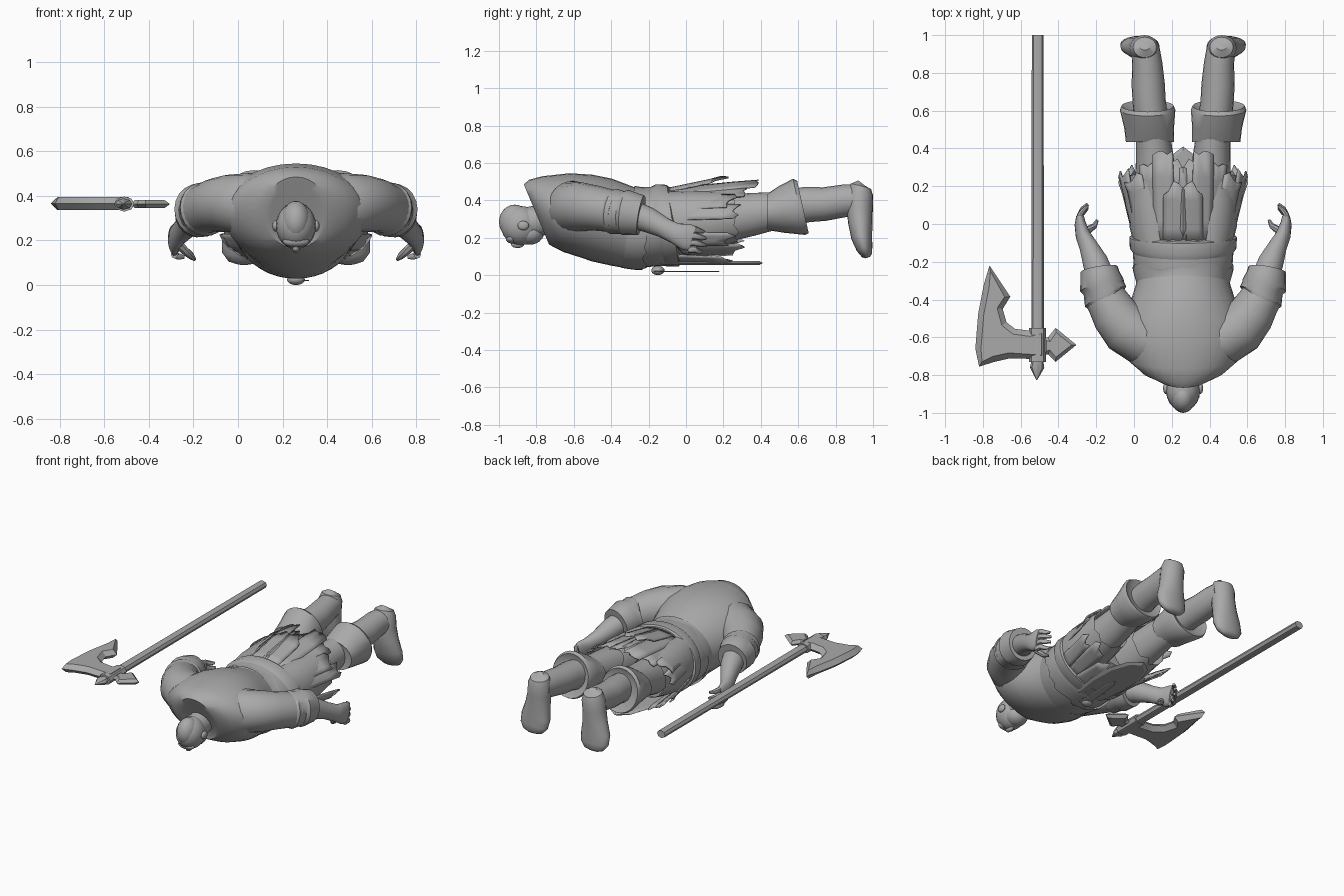
import bpy, bmesh, math, random
from mathutils import Vector

random.seed(4)
CX = 0.26                      # centre line of the figure
grey = bpy.data.materials.new("plain_grey")
grey.diffuse_color = (0.4, 0.4, 0.4, 1)


def finish(name, bm, x=CX, mirror=False, angle=40):
    bmesh.ops.recalc_face_normals(bm, faces=bm.faces)
    me = bpy.data.meshes.new(name)
    bm.to_mesh(me)
    bm.free()
    ob = bpy.data.objects.new(name, me)
    bpy.context.collection.objects.link(ob)
    ob.location.x = x
    me.materials.append(grey)
    if mirror:
        ob.modifiers.new("Mirror", 'MIRROR')
    bpy.ops.object.select_all(action='DESELECT')
    ob.select_set(True)
    bpy.context.view_layer.objects.active = ob
    bpy.ops.object.shade_smooth_by_angle(angle=math.radians(angle))
    return ob


def tube(name, pts, sides=20, mirror=False, x=CX, ragged=0, caps=True, angle=40):
    """Loft of ellipses: x, y, z, radius across, other radius; a sixth value
    makes the ring face along y and leans it by that slope."""
    bm = bmesh.new()
    P = [Vector(p[:3]) for p in pts]
    rings = []
    for i, p in enumerate(pts):
        t = (P[min(i + 1, len(P) - 1)] - P[max(i - 1, 0)]).normalized()
        if len(p) > 5:
            t = Vector((0, 1, 0))
        s = Vector((1, 0, 0))
        s = (s - t * s.dot(t)).normalized()
        n = s.cross(t)
        ring = []
        for k in range(sides):
            a = math.tau * k / sides
            v = P[i] + s * math.cos(a) * p[3] + n * math.sin(a) * p[4]
            if len(p) > 5:
                v.y += p[5] * (v.z - P[i].z)
            if ragged and i == len(pts) - 1:
                v.y += random.uniform(-ragged, ragged)
            ring.append(bm.verts.new(v))
        # keep ring directions consistent where the path turns
        if n.z > 0 and abs(t.y) > .5:
            ring = [ring[-k % sides] for k in range(sides)]
        rings.append(ring)
    for a, b in zip(rings, rings[1:]):
        o = min((0, 1), key=lambda f: (a[sides // 4].co - b[sides // 4 if not f else -sides // 4].co).length)
        if o:
            b[:] = [b[-k % sides] for k in range(sides)]
        for k in range(sides):
            j = (k + 1) % sides
            bm.faces.new((a[k], a[j], b[j], b[k]))
    if caps:
        bm.faces.new(rings[0])
        if not ragged:
            bm.faces.new(rings[-1])
    return finish(name, bm, x, mirror, angle)


def ball(name, c, r, mirror=False):
    bm = bmesh.new()
    bmesh.ops.create_uvsphere(bm, u_segments=20, v_segments=12, radius=1)
    for v in bm.verts:
        v.co = Vector([c[i] + v.co[i] * r[i] for i in range(3)])
    return finish(name, bm, mirror=mirror)


def bevelled_plate(name, outline, z, half, edge, x=CX):
    """Flat shape, thick in the middle and sharp at its outline."""
    bm = bmesh.new()
    for sgn in (1, -1):
        f = bm.faces.new([bm.verts.new((px, py, z)) for px, py in outline])
        f.normal_update()
        bmesh.ops.inset_region(bm, faces=[f], thickness=edge, use_boundary=True,
                               use_even_offset=False)
        for v in f.verts:
            v.co.z += sgn * half
    bmesh.ops.remove_doubles(bm, verts=bm.verts, dist=0.0005)
    return finish(name, bm, x, angle=25)


# Robe body with hunched back and open collar
tube("robe_body", [
    (0, -.77, .28, .09, .10, -.45), (0, -.79, .305, .12, .145, -.42),
    (0, -.80, .325, .145, .16, -.42), (0, -.77, .328, .225, .182, -.38),
    (0, -.71, .326, .30, .203, -.28), (0, -.60, .322, .33, .223, -.10),
    (0, -.50, .305, .31, .232, 0), (0, -.40, .284, .275, .233, 0),
    (0, -.32, .262, .25, .225, 0), (0, -.25, .25, .24, .21, 0)], sides=32)
tube("robe_hem", [(0, -.31, .258, .248, .222), (0, -.26, .25, .262, .222),
                  (0, -.225, .25, .268, .222)], sides=40, ragged=.018, caps=False)
tube("waist_sash", [(0, -.28, .255, .245, .208), (0, -.24, .255, .26, .215),
                    (0, -.17, .26, .265, .212), (0, -.10, .265, .27, .215),
                    (0, -.06, .265, .255, .195)], sides=32)
tube("sash_fold", [(0, -.16, .262, .26, .208, -.15), (0, -.13, .265, .282, .22, -.15),
                   (0, -.07, .265, .285, .218, -.15), (0, -.05, .265, .25, .19, -.15)], sides=32)

# Head, face down
tube("neck", [(0, -.70, .31, .08, .08), (0, -.84, .28, .075, .085)])
ball("head", (0, -.885, .265), (.09, .105, .105))
ball("hair", (0, -.915, .285), (.066, .085, .092))
ball("jaw", (0, -.835, .225), (.072, .075, .062))
ball("brow", (0, -.935, .195), (.06, .028, .025))
ball("nose", (0, -.90, .165), (.017, .035, .02))
ball("ears", (.092, -.87, .265), (.014, .03, .025), mirror=True)

# Sleeves, forearms and hands
tube("sleeve", [(.13, -.63, .35, .12, .14), (.22, -.605, .362, .142, .142),
                (.30, -.555, .365, .138, .13), (.36, -.48, .358, .125, .12),
                (.40, -.41, .345, .112, .114), (.43, -.36, .335, .108, .11)],
     sides=24, mirror=True)
tube("sleeve_cuff", [(.385, -.41, .345, .10, .11), (.41, -.385, .34, .122, .122),
                     (.42, -.34, .335, .112, .115), (.43, -.325, .335, .12, .122),
                     (.44, -.27, .325, .105, .112), (.445, -.24, .32, .10, .108)], mirror=True)
tube("forearm", [(.43, -.30, .33, .075, .075), (.465, -.20, .295, .068, .068),
                 (.50, -.12, .255, .05, .055), (.53, -.06, .225, .04, .055),
                 (.545, 0, .205, .03, .072), (.545, .035, .195, .022, .068)], mirror=True)
for i in range(4):
    z = .245 - i * .036
    e = (-.005, .006, .002, -.015)[i]
    tube("finger_%d" % (i + 1), [(.545, .01, z, .016, .018), (.545, .05, z, .016, .018),
                                 (.53, .075 + e, z - .008, .014, .016),
                                 (.505, .10 + e, z - .012, .008, .009)], sides=8, mirror=True)
tube("thumb", [(.535, -.05, .19, .022, .025), (.50, -.03, .155, .02, .02),
               (.47, -.01, .13, .016, .016), (.455, .02, .115, .008, .008)], sides=8, mirror=True)

# Trousers and legs
tube("trouser_seat", [(0, -.12, .27, .2, .18), (0, .0, .28, .2, .17), (0, .1, .3, .14, .13)])
tube("trouser_leg", [(.12, -.14, .275, .13, .17), (.14, .0, .28, .145, .17),
                     (.15, .14, .295, .14, .155), (.155, .27, .31, .13, .135)],
     mirror=True, ragged=.03)
tube("leg", [(.145, .2, .30, .11, .125), (.15, .35, .325, .10, .115),
             (.16, .48, .345, .09, .10), (.18, .65, .378, .088, .095),
             (.185, .74, .38, .088, .09), (.19, .85, .398, .08, .087),
             (.20, .93, .405, .075, .08)], mirror=True)
tube("boot_cuff", [(.175, .44, .335, .10, .085, 0), (.175, .435, .338, .128, .097, 0),
                   (.18, .51, .352, .132, .125, -.1), (.188, .605, .365, .147, .15, -.22),
                   (.188, .625, .365, .138, .14, -.22), (.188, .60, .37, .09, .09, -.22)],
     sides=24, mirror=True)
tube("foot", [(.203, .945, .488, .03, .03), (.203, .935, .475, .062, .056),
              (.205, .93, .43, .078, .07), (.21, .928, .36, .078, .07),
              (.218, .932, .28, .086, .065), (.228, .94, .20, .104, .056),
              (.232, .955, .14, .10, .043), (.234, .968, .105, .07, .028),
              (.234, .972, .094, .03, .012)], mirror=True)


# Torn skirt strips fanned round the waist
def strip(name, ang, span, y1, rx, rz):
    bm = bmesh.new()
    rows = []
    for j in range(5):
        t = j / 4
        row = []
        for i in range(5):
            a = math.radians(ang + span * (i / 4 - .5) * (1 - .2 * t))
            y = -.10 + (y1 + .10) * t
            if j == 4:
                y += random.uniform(-.05, .03)
            row.append(bm.verts.new(((.262 + (rx - .262) * t) * math.cos(a), y,
                                     .265 + (.202 + (rz - .202) * t) * math.sin(a))))
        rows.append(row)
    for a, b in zip(rows, rows[1:]):
        for i in range(4):
            bm.faces.new((a[i], a[i + 1], b[i + 1], b[i]))
    ob = finish(name, bm, mirror=True)
    ob.modifiers.new("Thick", 'SOLIDIFY').thickness = .008


strips = [(22, 28, .27, .35, .21), (40, 30, .26, .355, .215), (54, 28, .34, .32, .235),
          (68, 28, .36, .30, .25), (80, 28, .20, .29, .265), (84, 24, .33, .29, .225),
          (-22, 26, .24, .35, .20), (-42, 28, .30, .34, .20), (-62, 26, .22, .30, .21)]
for n, s in enumerate(strips):
    strip("skirt_strip_%d" % (n + 1), *s)

# Front cloth, sash tail and knot
bevelled_plate("front_cloth", [(-.10, -.14), (.10, -.14), (.13, .05), (.125, .22), (.08, .35),
                               (0, .41), (-.08, .35), (-.125, .22), (-.13, .05)], .065, .012, .02)
bevelled_plate("sash_tail", [(-.02, -.17), (.05, -.17), (.06, .13), (.04, .18), (.01, .13)],
               .02, .003, .006)
ball("sash_knot", (0, -.15, .025), (.04, .035, .025))

# Axe lying beside the figure
tube("axe_handle", [(-.51, -.72, .362, .034, .027), (-.51, 1.0, .362, .031, .025)], sides=8, x=0)
bevelled_plate("axe_blade", [
    (-.765, -.22), (-.795, -.32), (-.825, -.475), (-.84, -.66), (-.82, -.755), (-.74, -.73),
    (-.66, -.712), (-.47, -.715), (-.47, -.56), (-.55, -.565), (-.63, -.555), (-.675, -.52),
    (-.695, -.45), (-.655, -.385)], .365, .029, .03, x=0)
tube("axe_socket", [(-.51, -.73, .363, .045, .034), (-.51, -.55, .363, .045, .034)], sides=8, x=0)
bevelled_plate("axe_back_spike", [(-.48, -.69), (-.455, -.69), (-.415, -.73), (-.305, -.64),
                                  (-.415, -.55), (-.455, -.60), (-.48, -.60)], .363, .018, .025, x=0)
tube("axe_end_spike", [(-.51, -.71, .363, .028, .022), (-.513, -.76, .363, .038, .026),
                       (-.515, -.825, .363, .003, .003)], sides=8, x=0, angle=25)
